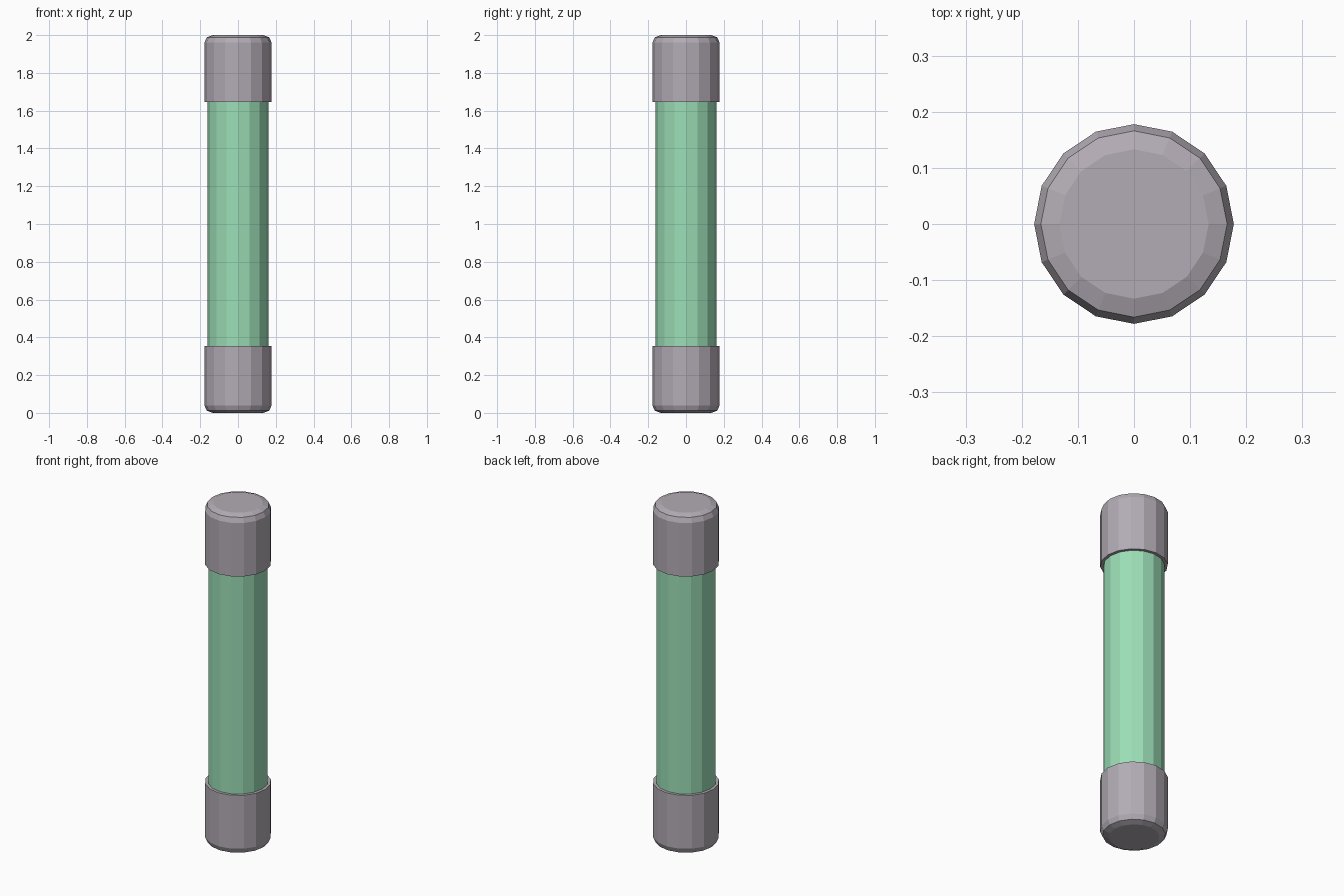
import bpy
import math

if "Cube" in bpy.data.objects:
    bpy.data.objects.remove(bpy.data.objects["Cube"])

SIDES = 16


def material(name, color):
    mat = bpy.data.materials.new(name)
    mat.diffuse_color = color
    mat.use_nodes = True
    mat.node_tree.nodes["Principled BSDF"].inputs["Base Color"].default_value = mat.diffuse_color
    return mat


def lathe(name, profile, mat, capped_end=False):
    """Spin (radius, z) points, listed bottom to top, around the z axis."""
    verts = [(r * math.cos(2 * math.pi * i / SIDES),
              r * math.sin(2 * math.pi * i / SIDES), z)
             for r, z in profile for i in range(SIDES)]
    faces = []
    for k in range(len(profile) - 1):
        a, b = k * SIDES, (k + 1) * SIDES
        for i in range(SIDES):
            j = (i + 1) % SIDES
            faces.append((a + i, a + j, b + j, b + i))
    if capped_end:
        last = (len(profile) - 1) * SIDES
        faces.append(tuple(range(last, last + SIDES)))
    mesh = bpy.data.meshes.new(name)
    mesh.from_pydata(verts, [], faces)
    mesh.materials.append(mat)
    obj = bpy.data.objects.new(name, mesh)
    bpy.context.collection.objects.link(obj)
    return obj


glass = material("green_glass", (0.33, 0.73, 0.47, 1))
metal = material("cap_metal", (0.45, 0.41, 0.46, 1))

# Glass tube, tucked slightly into both caps
lathe("glass_tube", [(0.161, 0.34), (0.161, 1.66)], glass)

# Metal end caps: rim against the tube, straight wall, rounded closed end
cap_profile = [(0.160, 1.645), (0.178, 1.645), (0.178, 1.96),
               (0.166, 1.988), (0.133, 2.0)]
lathe("top_cap", cap_profile, metal, capped_end=True)

# The bottom cap is the same part turned end over end
bottom = lathe("bottom_cap", cap_profile, metal, capped_end=True)
for v in bottom.data.vertices:
    v.co.y, v.co.z = -v.co.y, 2.0 - v.co.z
